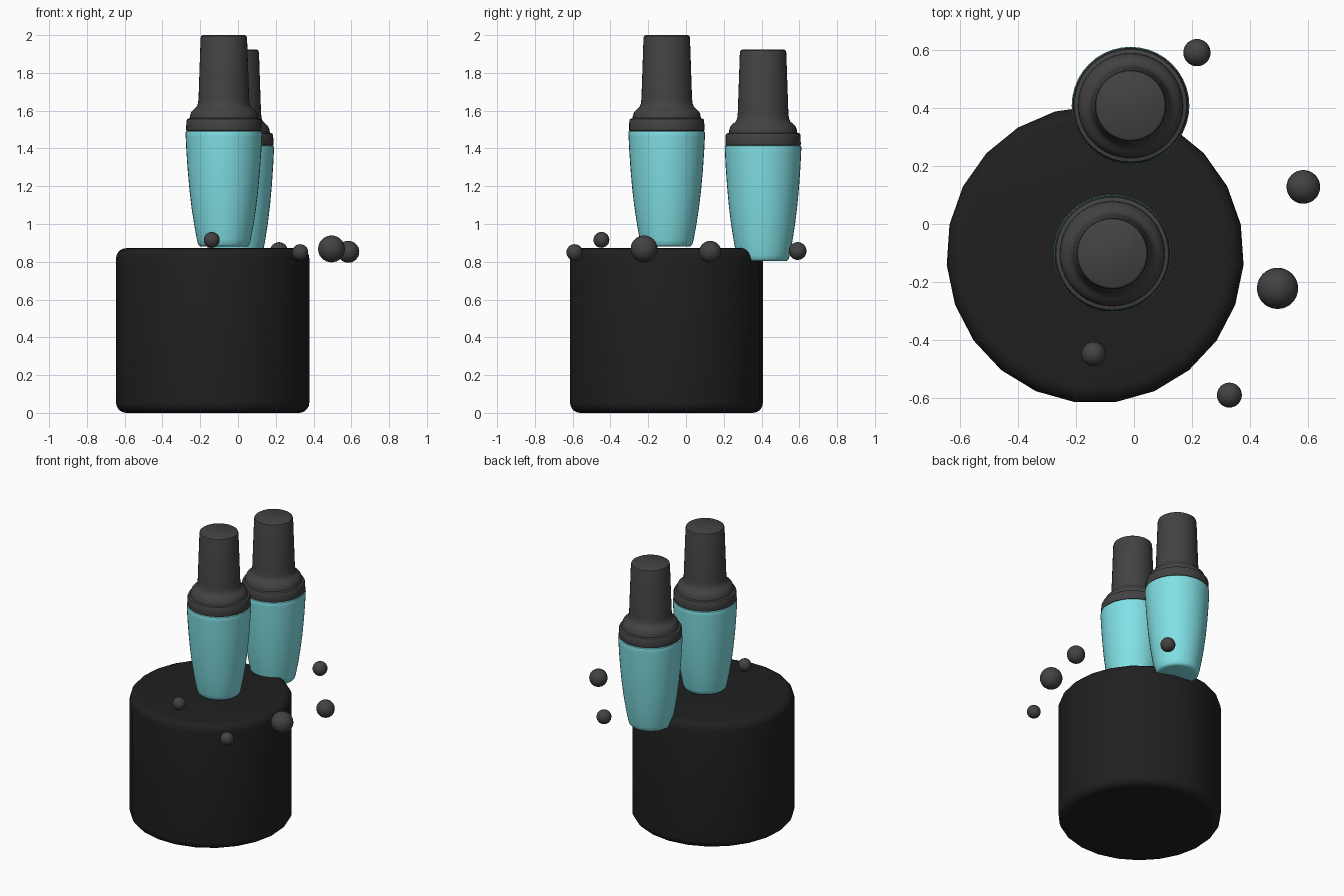
import bpy, math

if "Cube" in bpy.data.objects:
    bpy.data.objects.remove(bpy.data.objects["Cube"])


def material(name, rgb):
    m = bpy.data.materials.new(name)
    m.diffuse_color = (*rgb, 1)
    m.use_nodes = True
    m.node_tree.nodes["Principled BSDF"].inputs["Base Color"].default_value = m.diffuse_color
    return m


BLACK = material("black", (0.014, 0.014, 0.014))
DARK = material("dark_grey", (0.055, 0.055, 0.055))
CYAN = material("cyan", (0.22, 0.75, 0.79))


def lathe(name, profile, loc, sides, mat, start=0.0):
    """Revolve (radius, z) points around z and close both ends."""
    verts = [(r * math.cos(start + math.tau * i / sides),
              r * math.sin(start + math.tau * i / sides), z)
             for r, z in profile for i in range(sides)]
    faces = [tuple(reversed(range(sides)))]
    for k in range(len(profile) - 1):
        a, b = k * sides, (k + 1) * sides
        for i in range(sides):
            j = (i + 1) % sides
            faces.append((a + i, a + j, b + j, b + i))
    faces.append(tuple(range((len(profile) - 1) * sides, len(profile) * sides)))
    mesh = bpy.data.meshes.new(name)
    mesh.from_pydata(verts, [], faces)
    mesh.materials.append(mat)
    ob = bpy.data.objects.new(name, mesh)
    bpy.context.collection.objects.link(ob)
    ob.location = loc
    smooth(ob)
    return ob


def smooth(ob):
    bpy.ops.object.select_all(action='DESELECT')
    ob.select_set(True)
    bpy.context.view_layer.objects.active = ob
    bpy.ops.object.shade_smooth_by_angle(angle=math.radians(40))


# Round plinth with softened rims, 23 sides
R, H, B = 0.513, 0.872, 0.055
arc = [(math.sin(math.radians(a)), math.cos(math.radians(a))) for a in range(0, 91, 18)]
rim = [(R - B + B * s, B - B * c) for s, c in arc]
rim += [(r, H - z) for r, z in reversed(rim)]
lathe("plinth", rim, (-0.134, -0.106, 0), 23, BLACK, math.pi / 2)

# Bottle profiles, measured from the bottle's foot
body = [(0.115, 0.0), (0.128, 0.003), (0.136, 0.012), (0.142, 0.035), (0.156, 0.11),
        (0.170, 0.20), (0.182, 0.30), (0.191, 0.40), (0.198, 0.50), (0.202, 0.58),
        (0.203, 0.600), (0.201, 0.609), (0.195, 0.613)]
cap = [(0.190, 0.612), (0.198, 0.614), (0.200, 0.620), (0.198, 0.668), (0.194, 0.676),
       (0.181, 0.680), (0.179, 0.695), (0.172, 0.714), (0.158, 0.728), (0.144, 0.740),
       (0.137, 0.757), (0.134, 0.785), (0.123, 1.105), (0.120, 1.115), (0.112, 1.120)]
for i, loc in enumerate([(-0.075, -0.102, 0.88), (-0.012, 0.408, 0.803)], 1):
    lathe(f"bottle_body_{i}", body, loc, 40, CYAN)
    lathe(f"bottle_cap_{i}", cap, loc, 40, DARK)

# Floating beads
beads = [(0.217, 0.591, 0.857, 0.047), (0.584, 0.128, 0.853, 0.058),
         (0.495, -0.222, 0.868, 0.071), (0.329, -0.590, 0.850, 0.043),
         (-0.139, -0.448, 0.916, 0.042)]
for i, (x, y, z, r) in enumerate(beads, 1):
    bpy.ops.mesh.primitive_uv_sphere_add(segments=32, ring_count=16, radius=r, location=(x, y, z))
    ob = bpy.context.object
    ob.name = f"bead_{i}"
    ob.data.materials.append(DARK)
    smooth(ob)
